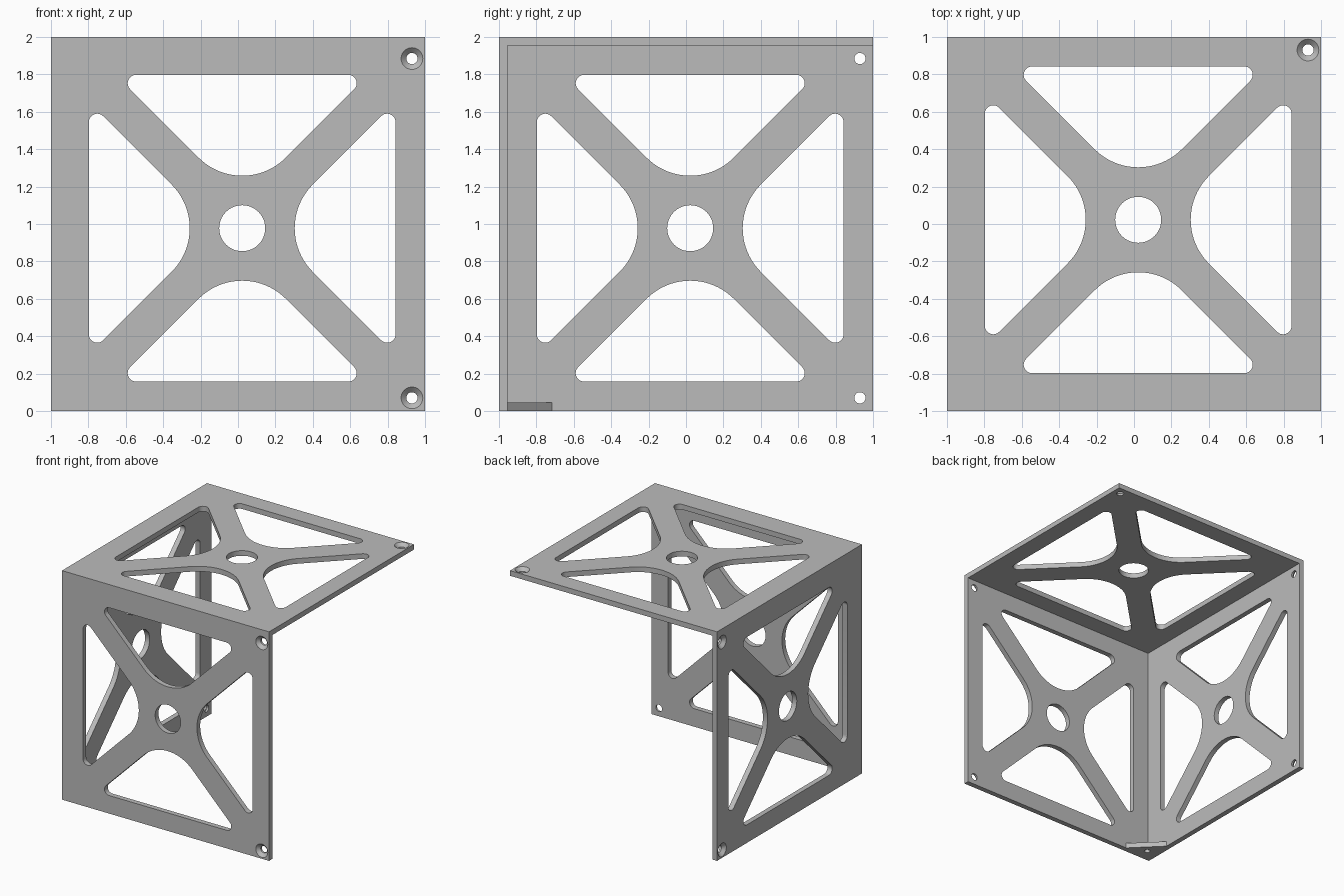
import bpy, bmesh
from math import sin, cos, radians, sqrt
from mathutils import Matrix, Vector

if "Cube" in bpy.data.objects:
    bpy.data.objects.remove(bpy.data.objects["Cube"], do_unlink=True)

T = 0.045          # panel thickness
C = T / 2          # offset of the cut-out pattern
SCREW_R, SINK_R = 0.03, 0.058

grey = bpy.data.materials.new("light grey")
grey.use_nodes = True
colour = (0.5, 0.5, 0.5, 1)
grey.diffuse_color = colour
grey.node_tree.nodes["Principled BSDF"].inputs["Base Color"].default_value = colour


def arc(cu, cv, r, a0, a1, n):
    """Points on an arc, angles in degrees."""
    angles = [radians(a0 + (a1 - a0) * i / n) for i in range(n + 1)]
    return [(cu + r * cos(a), cv + r * sin(a)) for a in angles]


def circle(cu, cv, r, n=40):
    return arc(cu, cv, r, 0, 360, n)[:-1]


def loft(bm, frame, rings):
    """Closed solid through matching outlines, each given with its depth."""
    loops = [[bm.verts.new(frame @ Vector((u, v, w))) for u, v in pts]
             for w, pts in rings]
    for a, b in zip(loops, loops[1:]):
        for i in range(len(a)):
            bm.faces.new((a[i - 1], a[i], b[i], b[i - 1]))
    bm.faces.new(loops[0])
    bm.faces.new(loops[-1])


def box(bm, lo, hi):
    size = Vector(hi) - Vector(lo)
    mid = (Vector(hi) + Vector(lo)) / 2
    bmesh.ops.create_cube(bm, size=1, matrix=Matrix.Translation(mid) @ Matrix.Diagonal((*size, 1)))


def make(name, bm):
    bmesh.ops.recalc_face_normals(bm, faces=bm.faces)
    mesh = bpy.data.meshes.new(name)
    bm.to_mesh(mesh)
    bm.free()
    mesh.materials.append(grey)
    ob = bpy.data.objects.new(name, mesh)
    bpy.context.collection.objects.link(ob)
    return ob


def cut(ob, cutter):
    """Subtract the cutter, then drop it."""
    bpy.context.view_layer.objects.active = ob
    mod = ob.modifiers.new("cut", "BOOLEAN")
    mod.operation, mod.solver, mod.object = "DIFFERENCE", "EXACT", cutter
    bpy.ops.object.modifier_apply(modifier=mod.name)
    bpy.data.objects.remove(cutter, do_unlink=True)


def smooth(ob):
    bpy.ops.object.select_all(action="DESELECT")
    ob.select_set(True)
    bpy.context.view_layer.objects.active = ob
    bpy.ops.object.shade_smooth_by_angle(angle=radians(25))


def window():
    """Rounded triangle between two diagonal struts, on the +u side."""
    edge, strut, big, small = 0.82, 0.144, 0.33, 0.045
    hub = strut + sqrt(2) * big
    cu = edge - small
    cv = cu - strut - sqrt(2) * small
    return (arc(hub, 0, big, 135, 225, 20) + arc(cu, -cv, small, 225, 360, 10)
            + arc(cu, cv, small, 0, 135, 10))


def frame(u, v, w, origin):
    m = Matrix((u, v, w)).transposed().to_4x4()
    m.translation = origin
    return m


# Three joined panels: a block with its inside corner removed
bm = bmesh.new()
box(bm, (-1, -1, 0), (1, 1, 2))
shell = make("corner_shell", bm)
bm = bmesh.new()
box(bm, (T - 1, T - 1, -0.5), (1.5, 1.5, 2 - T))
cut(shell, make("inside_cutter", bm))

# Panel frames (depth runs inward) with their screw positions from the pattern centre
X, Y, Z = (1, 0, 0), (0, 1, 0), (0, 0, 1)
near, far = 0.93 - C, 0.907
panels = [
    (frame(X, Z, Y, (C, -1, 1 - C)), [(near, far), (near, -far)]),
    (frame(Y, Z, X, (-1, C, 1 - C)), [(near, far), (near, -far)]),
    (frame(X, Y, (0, 0, -1), (C, C, 2)), [(near, near)]),
]

# Windows, hub holes and countersunk screw holes
bm = bmesh.new()
over = 0.02
for base, screws in panels:
    for k in range(4):
        turned = base @ Matrix.Rotation(radians(90 * k), 4, "Z")
        loft(bm, turned, [(-over, window()), (T + over, window())])
    hub = circle(0, 0, 0.123, 56)
    loft(bm, base, [(-over, hub), (T + over, hub)])
    for u, v in screws:
        loft(bm, base, [(-over, circle(u, v, SINK_R + over)),
                        (SINK_R - SCREW_R, circle(u, v, SCREW_R)),
                        (T + over, circle(u, v, SCREW_R))])
cut(shell, make("pattern_cutter", bm))
smooth(shell)

# Triangular screw tab in the bottom corner
bm = bmesh.new()
a, b = T - 1, -0.717
tri = [(a, a), (b, a), (a, b)]
loft(bm, Matrix(), [(0, tri), (T, tri)])
tab = make("corner_tab", bm)
bm = bmesh.new()
hole = circle(-0.885, -0.885, 0.024, 32)
loft(bm, Matrix(), [(-over, hole), (T + over, hole)])
cut(tab, make("tab_cutter", bm))
smooth(tab)
